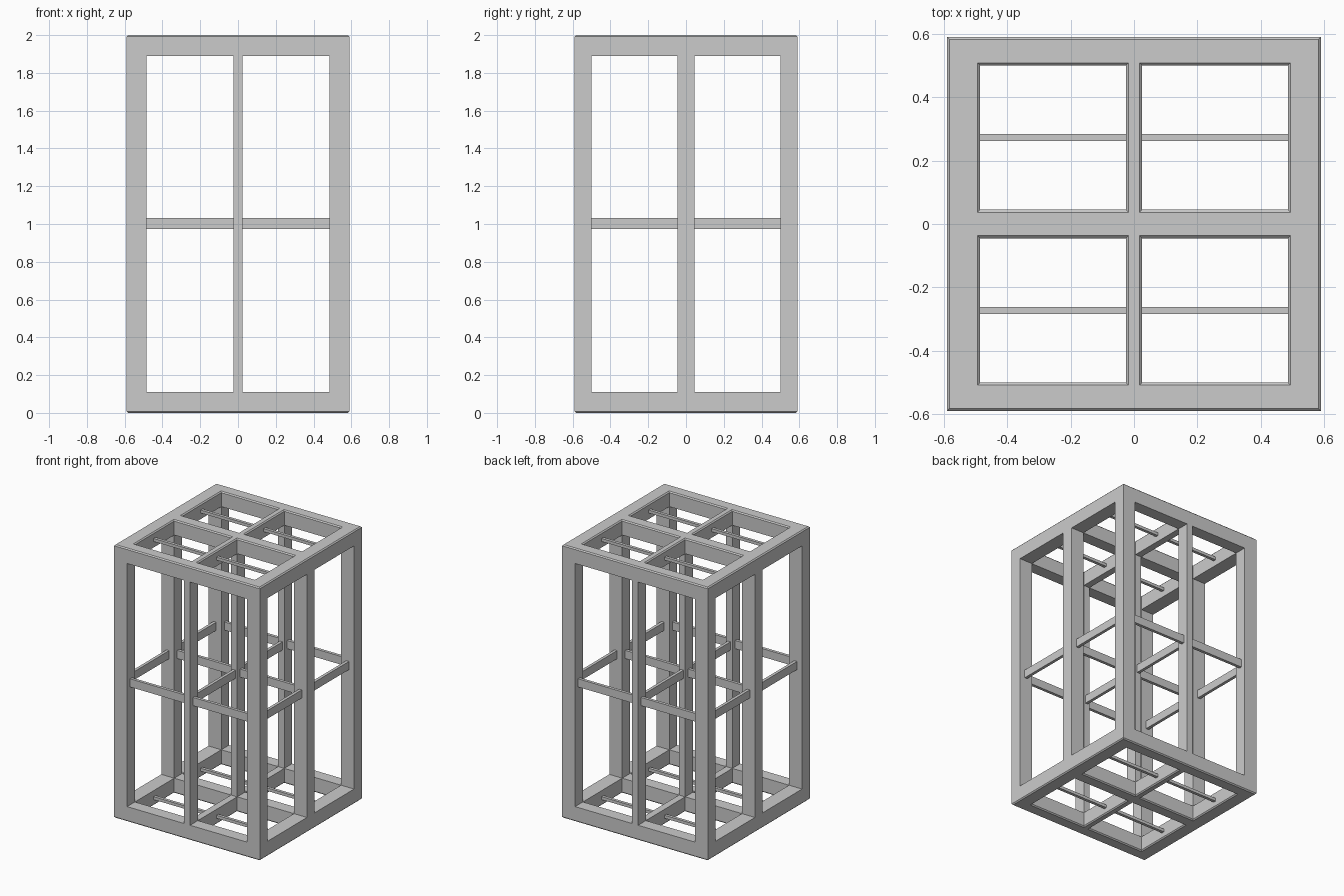
import bpy, bmesh
from itertools import product

if "Cube" in bpy.data.objects:
    bpy.data.objects.remove(bpy.data.objects["Cube"])

# Grid planes: even intervals are beams, odd intervals are openings
XS = [-0.59, -0.485, -0.025, 0.025, 0.485, 0.59]
YS = [-0.59, -0.50, -0.045, 0.045, 0.50, 0.59]
ZS = [0.0, 0.11, 1.89, 2.0]
AXES = (XS, YS, ZS)


def solid(c):
    inside = all(0 <= c[a] < len(AXES[a]) - 1 for a in range(3))
    return inside and sum(i % 2 == 0 for i in c) >= 2


def finish(name, bm):
    mesh = bpy.data.meshes.new(name)
    bm.to_mesh(mesh)
    bm.free()
    obj = bpy.data.objects.new(name, mesh)
    bpy.context.collection.objects.link(obj)
    return obj


def add_bar(name, centre, size):
    bm = bmesh.new()
    bmesh.ops.create_cube(bm, size=1)
    bmesh.ops.scale(bm, vec=size, verts=bm.verts)
    bmesh.ops.translate(bm, vec=centre, verts=bm.verts)
    return finish(name, bm)


# Main frame: posts and rails as one closed shell
bm = bmesh.new()
verts = {}
for cell in product(range(5), range(5), range(3)):
    if not solid(cell):
        continue
    for axis, side in product(range(3), (0, 1)):
        neighbour = list(cell)
        neighbour[axis] += 2 * side - 1
        if solid(neighbour):
            continue
        u, v = (axis + 1) % 3, (axis + 2) % 3
        loop = []
        for du, dv in ((0, 0), (1, 0), (1, 1), (0, 1)):
            k = list(cell)
            k[axis] += side
            k[u] += du
            k[v] += dv
            k = tuple(k)
            if k not in verts:
                verts[k] = bm.verts.new([AXES[a][k[a]] for a in range(3)])
            loop.append(verts[k])
        bm.faces.new(loop if side else loop[::-1])
bm.normal_update()

# Soften the rail edges on the top and bottom
rim = [e for e in bm.edges
       if e.is_manifold and e.calc_face_angle_signed() > 0.5
       and all(v.co.z in (ZS[0], ZS[-1]) for v in e.verts)]
bmesh.ops.bevel(bm, geom=rim, offset=0.008, segments=1, affect='EDGES')
finish("frame", bm)

# Middle-height crossbars between neighbouring posts
T = 0.022
for s in (-1, 1):
    for row in (-1, 0, 1):
        add_bar("crossbar_x", (s * 0.255, row * 0.545, 1.003), (0.46, T, 0.06))
        add_bar("crossbar_y", (row * 0.5375, s * 0.2725, 1.003), (T, 0.455, 0.06))

# Thin rods across the top and bottom openings
for sx, sy, z in product((-1, 1), (-1, 1), (0.055, 1.945)):
    add_bar("thin_rod", (sx * 0.255, sy * 0.2725, z), (0.46, T, T))
